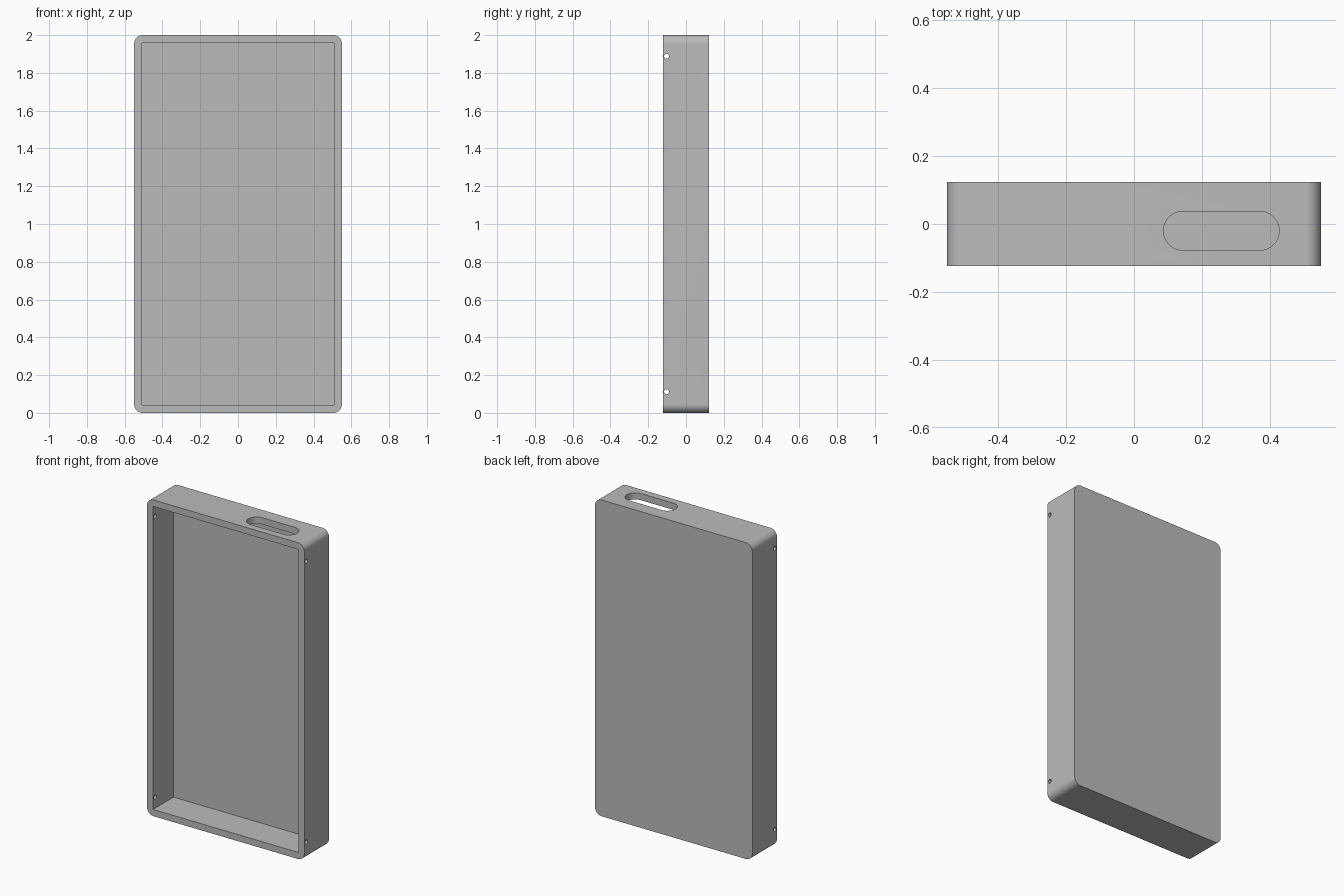
import bpy, bmesh, math
from mathutils import Matrix, Vector

old = bpy.data.objects.get("Cube")
if old:
    bpy.data.objects.remove(old, do_unlink=True)

WIDTH, DEPTH, HEIGHT = 1.10, 0.246, 2.0
WALL, CORNER = 0.042, 0.045

grey = bpy.data.materials.new("plain grey")
grey.use_nodes = True
colour = (0.5, 0.5, 0.5, 1)
grey.diffuse_color = colour
grey.node_tree.nodes["Principled BSDF"].inputs["Base Color"].default_value = colour


def prism(name, w, h, length, radius, turn, centre, steps=16):
    """Rounded rectangle w by h, extruded along its own z, then turned and moved."""
    bm = bmesh.new()
    points = []
    for i, (sx, sy) in enumerate([(1, 1), (-1, 1), (-1, -1), (1, -1)]):
        cx, cy = sx * (w / 2 - radius), sy * (h / 2 - radius)
        for k in range(steps + 1 if radius else 1):
            a = (i + k / steps) * math.pi / 2
            points.append((cx + radius * math.cos(a), cy + radius * math.sin(a), -length / 2))
    base = bm.faces.new([bm.verts.new(p) for p in points])
    top = bmesh.ops.extrude_face_region(bm, geom=[base])["geom"]
    bmesh.ops.translate(bm, verts=[v for v in top if isinstance(v, bmesh.types.BMVert)],
                        vec=(0, 0, length))
    bmesh.ops.remove_doubles(bm, verts=bm.verts, dist=1e-5)
    bmesh.ops.recalc_face_normals(bm, faces=bm.faces)
    bm.transform(Matrix.Translation(Vector(centre)) @ turn)
    mesh = bpy.data.meshes.new(name)
    bm.to_mesh(mesh)
    bm.free()
    mesh.materials.append(grey)
    obj = bpy.data.objects.new(name, mesh)
    bpy.context.collection.objects.link(obj)
    return obj


upright = Matrix.Rotation(math.pi / 2, 4, 'X')
sideways = Matrix.Rotation(math.pi / 2, 4, 'Y')
flat = Matrix.Identity(4)

# Outer case
case = prism("open_case", WIDTH, HEIGHT, DEPTH, CORNER, upright, (0, 0, HEIGHT / 2))

# Cavity open to the front, leaving a back panel
cutters = [prism("cavity_cutter", WIDTH - 2 * WALL, HEIGHT - 2 * WALL, DEPTH, 0,
                 upright, (0, -WALL, HEIGHT / 2))]

# Rounded slot through the top wall
cutters.append(prism("slot_cutter", 0.34, 0.114, 0.2, 0.0565, flat, (0.257, -0.02, HEIGHT)))

# Small screw holes through both side walls
for z in (0.112, HEIGHT - 0.112):
    cutters.append(prism("hole_cutter", 0.026, 0.026, WIDTH + 0.2, 0.013,
                         sideways, (0, -0.103, z), 6))

bpy.ops.object.select_all(action='DESELECT')
case.select_set(True)
bpy.context.view_layer.objects.active = case
for cutter in cutters:
    cut = case.modifiers.new("cut", 'BOOLEAN')
    cut.operation = 'DIFFERENCE'
    cut.solver = 'EXACT'
    cut.object = cutter
    bpy.ops.object.modifier_apply(modifier=cut.name)
    bpy.data.objects.remove(cutter, do_unlink=True)

# Smooth rounded corners with crisp edges
bpy.ops.object.shade_smooth_by_angle(angle=math.radians(30))
